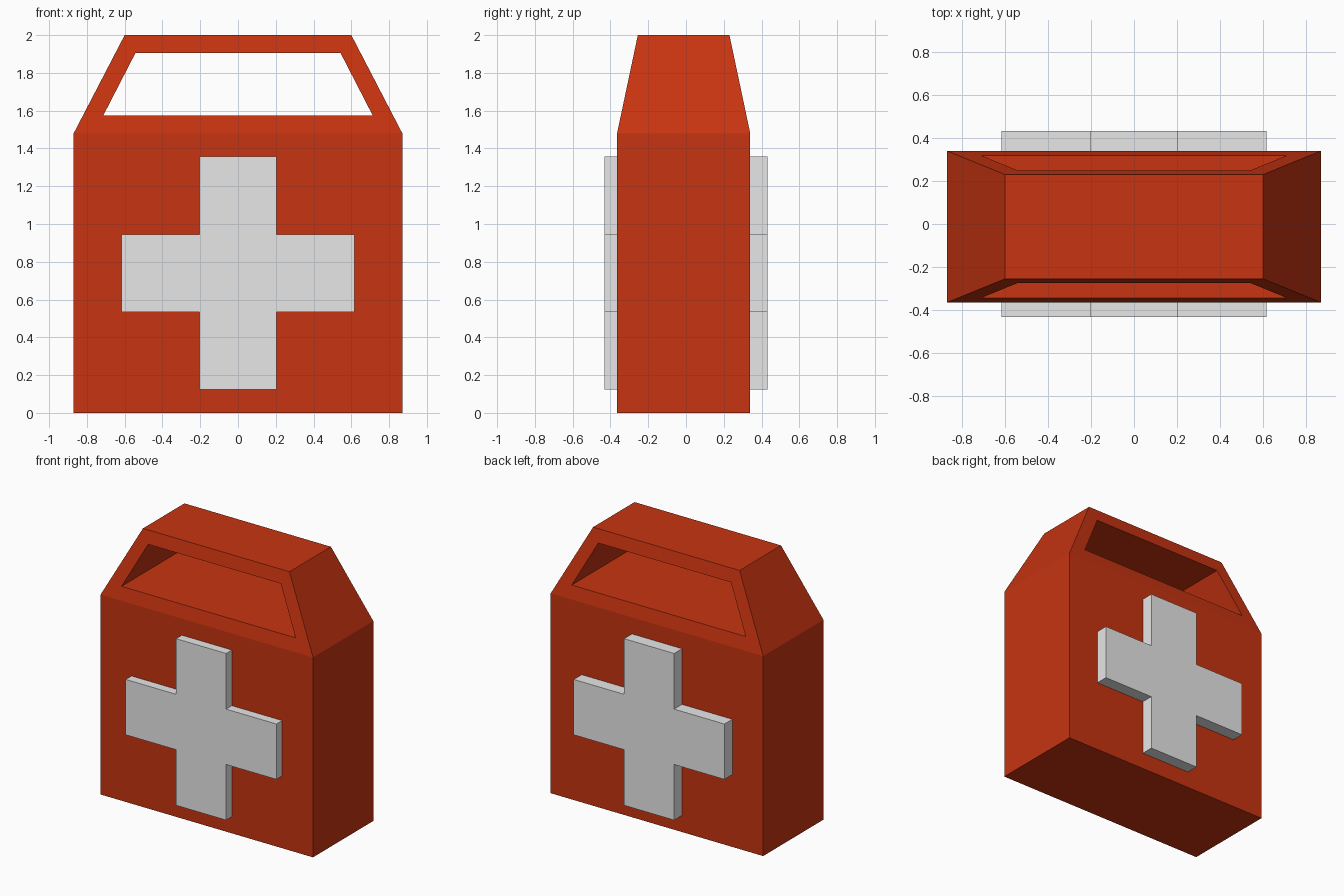
import bpy
import bmesh

cube = bpy.data.objects.get("Cube")
if cube:
    bpy.data.objects.remove(cube, do_unlink=True)


def material(name, colour):
    mat = bpy.data.materials.new(name)
    mat.use_nodes = True
    mat.diffuse_color = colour
    mat.node_tree.nodes["Principled BSDF"].inputs["Base Color"].default_value = colour
    return mat


def finish(bm, name, mat):
    bmesh.ops.recalc_face_normals(bm, faces=bm.faces)
    mesh = bpy.data.meshes.new(name)
    bm.to_mesh(mesh)
    bm.free()
    mesh.materials.append(mat)
    obj = bpy.data.objects.new(name, mesh)
    bpy.context.collection.objects.link(obj)
    return obj


red = material("case red", (0.57, 0.034, 0.0055, 1))
grey = material("cross light grey", (0.8, 0.8, 0.8, 1))

SHOULDER, TOP = 1.48, 2.0


def depth(z, side):
    """Depth of the front (side 0) or back (side 1) wall at a height."""
    low, high = ((-0.365, -0.255), (0.34, 0.23))[side]
    t = max(0, (z - SHOULDER) / (TOP - SHOULDER))
    return low + (high - low) * t


# Case: box with tapered top, pierced by a trapezoid grip opening
bm = bmesh.new()


def ring(half_width, z):
    """Four corners: front left/right, then back right/left."""
    return [bm.verts.new((sx * half_width, depth(z, side), z))
            for sx, side in ((-1, 0), (1, 0), (1, 1), (-1, 1))]


base, shoulder, top = ring(0.87, 0), ring(0.87, SHOULDER), ring(0.6, TOP)
hole_low, hole_high = ring(0.713, 1.575), ring(0.543, 1.905)
bm.faces.new(base)
bm.faces.new(top)
for i in range(4):
    j = (i + 1) % 4
    bm.faces.new((base[i], base[j], shoulder[j], shoulder[i]))
for a, b in ((1, 2), (3, 0)):
    bm.faces.new((shoulder[a], shoulder[b], top[b], top[a]))
    bm.faces.new((hole_low[a], hole_low[b], hole_high[b], hole_high[a]))
bm.faces.new(hole_low)
bm.faces.new(hole_high)
# Frames around the opening, front and back
for a, b in ((0, 1), (2, 3)):
    outer = (shoulder[a], shoulder[b], top[b], top[a])
    inner = (hole_low[a], hole_low[b], hole_high[b], hole_high[a])
    for i in range(4):
        j = (i + 1) % 4
        bm.faces.new((outer[i], outer[j], inner[j], inner[i]))
finish(bm, "case", red)

# Raised crosses: twelve-sided outline pushed out from each wall
ARM, LONG, CENTRE = 0.205, 0.617, 0.74
quarter = [(ARM, LONG), (ARM, ARM), (LONG, ARM)]
outline = []
for _ in range(4):
    outline += quarter[::-1]
    quarter = [(-z, x) for x, z in quarter]

for name, inner_y, outer_y in (("front_cross", depth(0, 0), -0.432),
                               ("back_cross", depth(0, 1), 0.432)):
    bm = bmesh.new()
    face = bm.faces.new([bm.verts.new((x, inner_y, CENTRE + z)) for x, z in outline])
    new = bmesh.ops.extrude_face_region(bm, geom=[face], use_keep_orig=True)["geom"]
    moved = [v for v in new if isinstance(v, bmesh.types.BMVert)]
    bmesh.ops.translate(bm, verts=moved, vec=(0, outer_y - inner_y, 0))
    finish(bm, name, grey)
